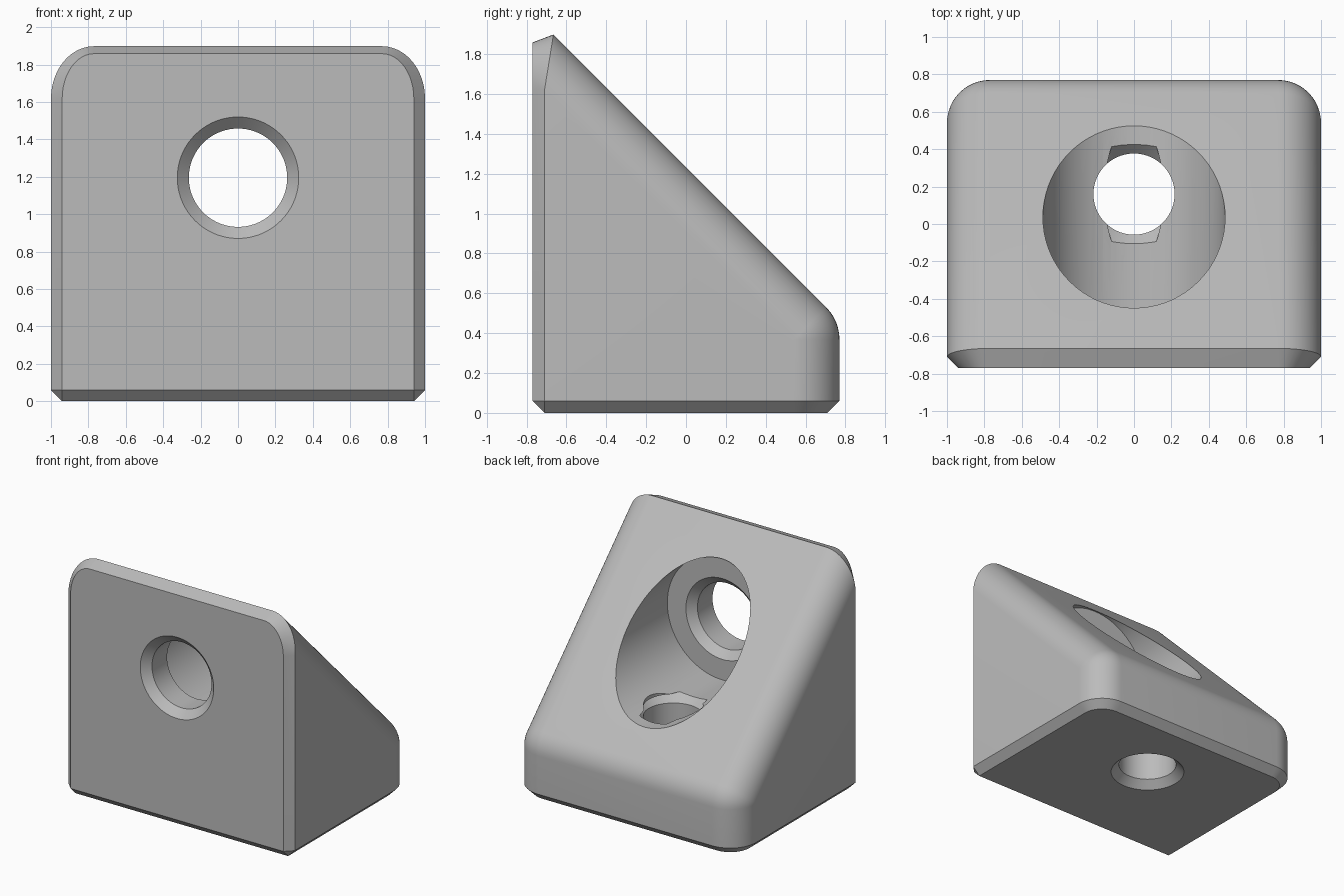
import bpy, bmesh, math
from math import sin, cos, pi
from mathutils import Vector, Matrix

if "Cube" in bpy.data.objects:
    bpy.data.objects.remove(bpy.data.objects["Cube"], do_unlink=True)

HALF_X, FRONT, BACK = 1.0, -0.77, 0.77
CHAMFER, FILLET, SLOPE = 0.06, 0.23, 1.233   # slope plane: y + z = SLOPE
STEPS = 12
HOLE_Z, HOLE_Y = 1.195, 0.16


def add_object(name, bm):
    bmesh.ops.recalc_face_normals(bm, faces=bm.faces[:])
    mesh = bpy.data.meshes.new(name)
    bm.to_mesh(mesh)
    bm.free()
    ob = bpy.data.objects.new(name, mesh)
    bpy.context.collection.objects.link(ob)
    return ob


def wedge_points():
    """Extreme points of the left half of the rounded, chamfered wedge."""
    cx, cy = HALF_X - FILLET, BACK - FILLET
    centre = Vector((cx, cy, SLOPE - cy - FILLET * math.sqrt(2)))
    lip = FRONT + CHAMFER
    inner = FILLET - CHAMFER
    top = SLOPE - FRONT - CHAMFER / math.tan(pi / 8)
    points = []
    for i in range(STEPS + 1):
        t = i / STEPS * pi / 2
        # ball corner where slope, side and back meet
        for j in range(7):
            a = j / 6 * pi / 4
            d = Vector((cos(t), sin(t) * cos(a), sin(t) * sin(a)))
            points.append(centre + FILLET * d)
        # outer edge of the front chamfer, slid up along the slope
        p = centre + FILLET * d
        slide = p.y - (lip + 0.045 * sin(t))
        points.append(p + Vector((0, -slide, slide)))
        # inner edge of the front chamfer
        rise = inner * math.sqrt(2)
        points.append(Vector((cx + inner * cos(t), FRONT, top - rise * (1 - sin(t)))))
        # rounded back corner and its bottom chamfer
        points.append(Vector((cx + FILLET * cos(t), cy + FILLET * sin(t), CHAMFER)))
        points.append(Vector((cx + inner * cos(t), cy + inner * sin(t), 0)))
    # front bottom corner
    edge = HALF_X - CHAMFER
    points += [Vector((edge, FRONT, CHAMFER)), Vector((HALF_X, lip, CHAMFER)),
               Vector((edge, lip, 0))]
    return points


def make_wedge():
    bm = bmesh.new()
    for p in wedge_points():
        for side in (1, -1):
            bm.verts.new((side * p.x, p.y, p.z))
    bmesh.ops.remove_doubles(bm, verts=bm.verts[:], dist=0.0005)
    hull = bmesh.ops.convex_hull(bm, input=bm.verts[:])
    loose = {e for e in hull["geom_interior"] + hull["geom_unused"]
             if isinstance(e, bmesh.types.BMVert)}
    bmesh.ops.delete(bm, geom=list(loose), context="VERTS")
    bmesh.ops.dissolve_limit(bm, angle_limit=0.005, verts=bm.verts[:], edges=bm.edges[:])
    return add_object("corner_bracket", bm)


def make_cutter(name, profile, matrix, sides=72):
    """Solid of revolution about local z from (radius, height) pairs."""
    bm = bmesh.new()
    rings = [[bm.verts.new((r * cos(2 * pi * k / sides), r * sin(2 * pi * k / sides), h))
              for k in range(sides)] for r, h in profile]
    for low, high in zip(rings, rings[1:]):
        for k in range(sides):
            n = (k + 1) % sides
            bm.faces.new((low[k], low[n], high[n], high[k]))
    bm.faces.new(rings[0])
    bm.faces.new(rings[-1])
    bm.transform(matrix)
    ob = add_object(name, bm)
    ob.hide_render = True
    return ob


bracket = make_wedge()

# horizontal screw hole with wide counterbore opening through the slope
front_cutter = make_cutter(
    "front_hole_cutter",
    [(0.335, -0.78), (0.263, -0.71), (0.263, -0.52), (0.323, -0.46), (0.487, -0.46), (0.487, 1.0)],
    Matrix.Translation((0, 0, HOLE_Z)) @ Matrix.Rotation(-pi / 2, 4, "X"))

# vertical screw hole from the base into the counterbore
base_cutter = make_cutter(
    "base_hole_cutter",
    [(0.287, -0.01), (0.217, 0.06), (0.217, 0.66), (0.28, 0.723), (0.217, 0.73), (0.217, 0.95)],
    Matrix.Translation((0, HOLE_Y, 0)))

for cutter in (front_cutter, base_cutter):
    mod = bracket.modifiers.new(cutter.name, "BOOLEAN")
    mod.operation, mod.solver, mod.object = "DIFFERENCE", "EXACT", cutter

# bake the cuts and drop the cutters
graph = bpy.context.evaluated_depsgraph_get()
cut_mesh = bpy.data.meshes.new_from_object(bracket.evaluated_get(graph))
bracket.modifiers.clear()
bracket.data = cut_mesh
for cutter in (front_cutter, base_cutter):
    bpy.data.objects.remove(cutter, do_unlink=True)

# single plain grey
grey = bpy.data.materials.new("plain_grey")
grey.use_nodes = True
colour = (0.5, 0.5, 0.5, 1)
grey.diffuse_color = colour
grey.node_tree.nodes["Principled BSDF"].inputs["Base Color"].default_value = colour
cut_mesh.materials.clear()
cut_mesh.materials.append(grey)

bpy.ops.object.select_all(action="DESELECT")
bracket.select_set(True)
bpy.context.view_layer.objects.active = bracket
bpy.ops.object.shade_smooth_by_angle(angle=math.radians(30))
